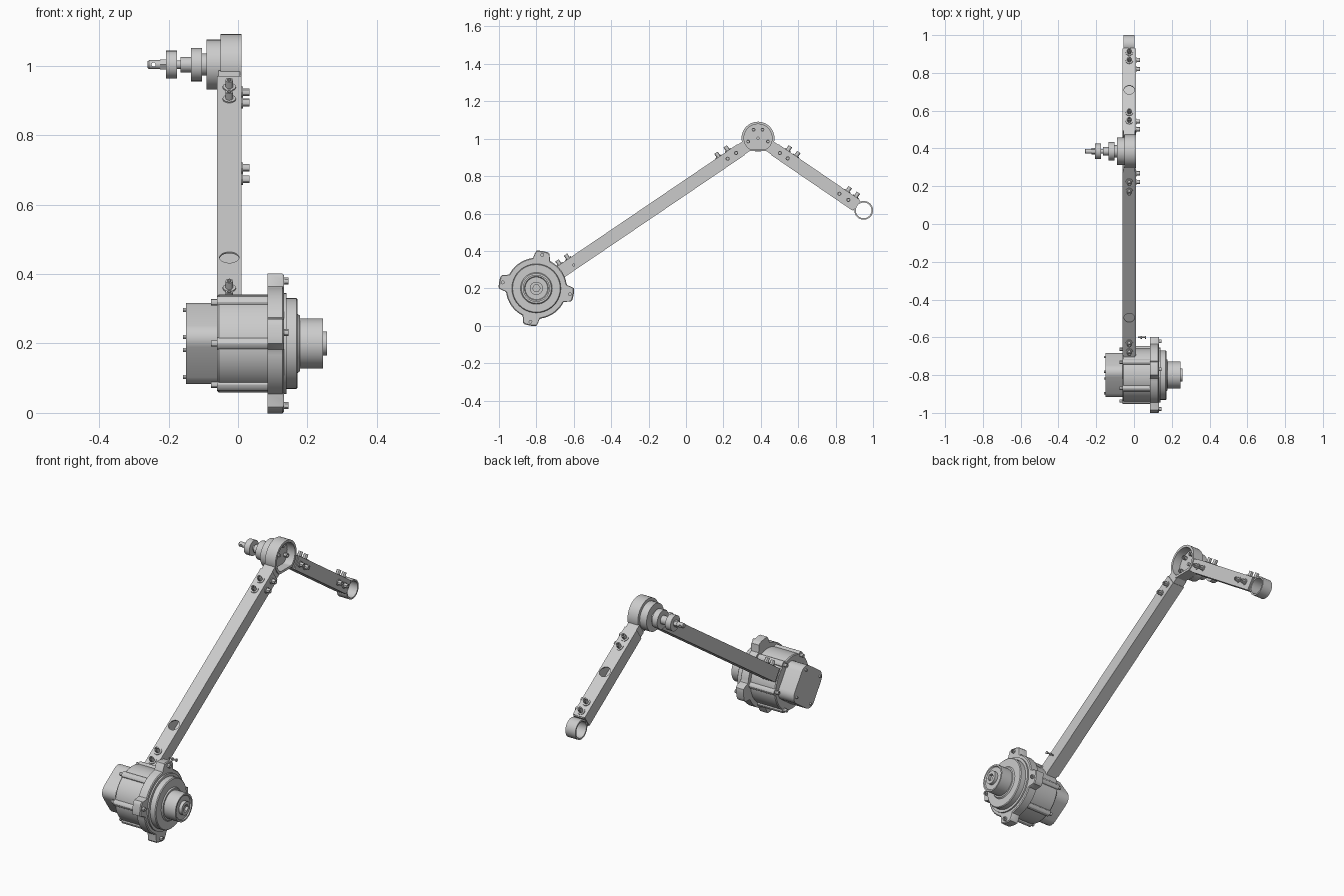
import bpy, bmesh
from math import sin, cos, pi, radians, atan2, hypot
from mathutils import Matrix, Vector

if "Cube" in bpy.data.objects:
    bpy.data.objects.remove(bpy.data.objects["Cube"])

MOTOR = Vector((0, -0.80, 0.20))
HUB = Vector((0, 0.385, 1.003))
RING = Vector((0, 0.95, 0.617))
ARM_X = -0.025


def circle(r, n=32, cy=0, cz=0, phase=0):
    return [(cy + r * cos(phase + 2 * pi * i / n), cz + r * sin(phase + 2 * pi * i / n)) for i in range(n)]


def rect(w, h):
    return [(-w / 2, -h / 2), (w / 2, -h / 2), (w / 2, h / 2), (-w / 2, h / 2)]


def loft(name, rings, mat=Matrix(), closed=False):
    """Skin equal-length 2D loops placed along local x; cap the ends or close into a tube."""
    bm = bmesh.new()
    vs = [[bm.verts.new((x, a, b)) for a, b in loop] for loop, x in rings]
    n = len(vs[0])
    for k in range(len(vs) if closed else len(vs) - 1):
        p, q = vs[k], vs[(k + 1) % len(vs)]
        for i in range(n):
            j = (i + 1) % n
            bm.faces.new((p[i], p[j], q[j], q[i]))
    if not closed:
        bm.faces.new(vs[0])
        bm.faces.new(vs[-1])
    bmesh.ops.recalc_face_normals(bm, faces=bm.faces)
    me = bpy.data.meshes.new(name)
    bm.to_mesh(me)
    bm.free()
    ob = bpy.data.objects.new(name, me)
    ob.matrix_world = mat
    bpy.context.collection.objects.link(ob)
    return ob


def lathe(name, prof, mat, n=32):
    return loft(name, [(circle(r, n), x) for x, r in prof], mat)


def place(pos, d=(1, 0, 0)):
    return Matrix.Translation(pos) @ Vector(d).to_track_quat('X', 'Z').to_matrix().to_4x4()


def bolt(name, pos, d=(1, 0, 0), r=0.012, h=0.023, washer=0.0):
    """Socket-head bolt, optionally on a washer."""
    w = washer or r
    prof = [(-0.004, w), (0.004, w), (0.004, r), (h, r), (h, r * .55), (h * .5, r * .55)]
    lathe(name, prof, place(pos, d), 12)


def cut(ob, cutter):
    m = ob.modifiers.new("hole", 'BOOLEAN')
    m.object, m.operation, m.solver = cutter, 'DIFFERENCE', 'EXACT'
    cutter.hide_render = True
    bpy.context.view_layer.objects.active = ob
    bpy.context.view_layer.update()
    bpy.ops.object.modifier_apply(modifier=m.name)
    bpy.data.objects.remove(cutter)


def arm(name, start, end, s0, s1, hole, top, side):
    """Hollow square tube with access hole and bolts; distances run from start."""
    d = (end - start).normalized()
    nrm = Vector((0, -d.z, d.y)) if d.y > 0 else Vector((0, d.z, -d.y))
    base = start + Vector((ARM_X, 0, 0))
    mat = Matrix.Translation(base) @ Matrix((d, nrm.cross(d), nrm)).transposed().to_4x4()
    o, i = rect(.07, .07), rect(.06, .06)
    tube = loft(name + "_tube", [(o, s0), (o, s1), (i, s1), (i, s0)], mat, True)
    cut(tube, lathe("cutter", [(0, .028), (.03, .028)], place(base + d * hole + nrm * .022, nrm)))
    for s in top:
        bolt(name + "_top_bolt", base + d * s + nrm * .035, nrm, .011, .027, .019)
    for s in side:
        bolt(name + "_side_bolt", base + d * s + Vector((.035, 0, 0)), (1, 0, 0), .011, .023, .016)
    return mat


# Arms
L1 = (HUB - MOTOR).length
m1 = arm("long_arm", MOTOR, HUB, .15, L1 - .11, .39,
         [.175, .23, L1 - .23, L1 - .17], [L1 - .196, L1 - .141])
L2 = (RING - HUB).length
m2 = arm("short_arm", HUB, RING, .11, L2 - .05, .37,
         [.168, .222, .555, .608], [.141, .192, .527, .585])

# Plugs that sit inside the tube ends, with shoulders at the joint
for nm, m, a, b, c in (("motor_plug", m1, .11, .15, .27), ("hub_plug_long", m1, L1 - .078, L1 - .11, L1 - .25),
                       ("hub_plug_short", m2, .078, .11, .25), ("ring_plug", m2, L2 - .045, L2 - .052, L2 - .18)):
    big, small = rect(.062, .064), rect(.0585, .0585)
    loft(nm, [(big, a), (big, b), (small, b), (small, c)], m)

# Elbow hub: cup open to +x, flat along the bottom
def hub_loop(r, flat):
    return [(y, max(z, -flat)) for y, z in circle(r, 40)]

hub = Matrix.Translation(HUB)
outer, inner = hub_loop(.088, .07), hub_loop(.075, .058)
loft("elbow_hub", [(outer, -.05), (outer, .01), (inner, .01), (inner, -.035)], hub)
for y, z in ((.024, .045), (.053, -.018)):
    for sgn in (-1, 1):
        bolt("hub_bolt", HUB + Vector((-.035, sgn * y, z)), (1, 0, 0), .010, .018)
lathe("hub_centre_pin", [(-.036, .008), (-.025, .008)], hub, 16)

# Output spindle stepping out along -x
lathe("spindle", [(-.05, .072), (-.09, .072), (-.09, .032), (-.104, .032), (-.104, .048), (-.135, .048),
                  (-.135, .022), (-.165, .022), (-.165, .012), (-.176, .012), (-.176, .040), (-.207, .040),
                  (-.207, .012), (-.22, .012)], hub)
lathe("spindle_nut", [(-.207, .017), (-.224, .017)], hub, 6)
tip = lathe("spindle_tip", [(-.22, .013), (-.256, .013), (-.26, .010)], hub, 20)
cut(tip, lathe("cutter", [(-.03, .006), (.03, .006)], place(HUB + Vector((-.243, 0, 0)), (0, 1, 0)), 12))

# End ring
o, i = circle(.05, 36), circle(.042, 36)
loft("end_ring", [(o, -.055), (o, .003), (i, .003), (i, -.055)], Matrix.Translation(RING), True)

# Motor: rounded square rear cover aligned with the arm
mm = Matrix.Translation(MOTOR)
tilt = atan2(HUB.z - MOTOR.z, HUB.y - MOTOR.y)
def rounded_square(h, r, ang):
    pts = []
    for k in range(4):
        c = pi / 4 + k * pi / 2
        for t in range(6):
            a = c - pi / 4 + t * pi / 10
            y = (h - r) * (1 if cos(c) > 0 else -1) + r * cos(a)
            z = (h - r) * (1 if sin(c) > 0 else -1) + r * sin(a)
            pts.append((y * cos(ang) - z * sin(ang), y * sin(ang) + z * cos(ang)))
    return pts

loft("motor_rear_cover", [(rounded_square(.097, .045, tilt), -.06), (rounded_square(.097, .045, tilt), -.15)], mm)
for k in range(4):
    a = tilt + pi / 4 + k * pi / 2
    bolt("cover_bolt", MOTOR + Vector((-.15, .098 * cos(a), .098 * sin(a))), (-1, 0, 0), .006, .008)

# Motor body with six through-bolt posts
lathe("motor_body", [(-.06, .137), (-.055, .141), (.085, .141)], mm, 36)
for k in range(6):
    a = k * pi / 3
    p = MOTOR + Vector((0, .137 * cos(a), .137 * sin(a)))
    lathe("motor_post", [(-.06, .017), (.09, .017)], Matrix.Translation(p), 12)
    bolt("post_bolt", p + Vector((-.06, 0, 0)), (-1, 0, 0), .009, .018)

# Flange with four bolted lugs
def flange_loop(r, lug, n=120):
    pts = []
    for k in range(n):
        th = 2 * pi * k / n
        d = abs((th - radians(80) + pi / 4) % (pi / 2) - pi / 4)
        t = min(1, max(0, (.30 - d) / .14))
        rr = r + (lug - r) * t * t * (3 - 2 * t)
        pts.append((rr * cos(th), rr * sin(th)))
    return pts

f1, f2 = flange_loop(.163, .202), flange_loop(.158, .197)
loft("motor_flange", [(f1, .085), (f1, .128), (f2, .132)], mm)
for k in range(4):
    a = radians(80 + 90 * k)
    bolt("flange_bolt", MOTOR + Vector((.13, .182 * cos(a), .182 * sin(a))), (1, 0, 0), .010, .015)

# Gear housing, hub and hex-socket shaft
lathe("gear_housing", [(.13, .145), (.14, .145), (.14, .131), (.168, .131), (.172, .127), (.172, .085),
                       (.178, .08), (.178, .072), (.245, .072), (.245, .064), (.24, .06), (.24, .037)], mm, 40)
o, h = circle(.035, 24), [(r * .018 / .035, s * .018 / .035) for r, s in circle(.035, 24)]
shaft = loft("output_shaft", [(o, .235), (o, .257)], mm)
cut(shaft, lathe("cutter", [(.242, .02), (.27, .02)], mm, 6))

# Small screw beside the motor end of the long arm
lathe("side_screw", [(.02, .004), (.035, .004), (.035, .008), (.042, .008), (.042, .004), (.058, .004), (.058, .008), (.064, .008)],
      Matrix.Translation((0, -.60, .325)), 10)

# Smooth curved faces, keep edges crisp
bpy.ops.object.select_all(action='SELECT')
bpy.ops.object.shade_smooth_by_angle(angle=radians(30))
